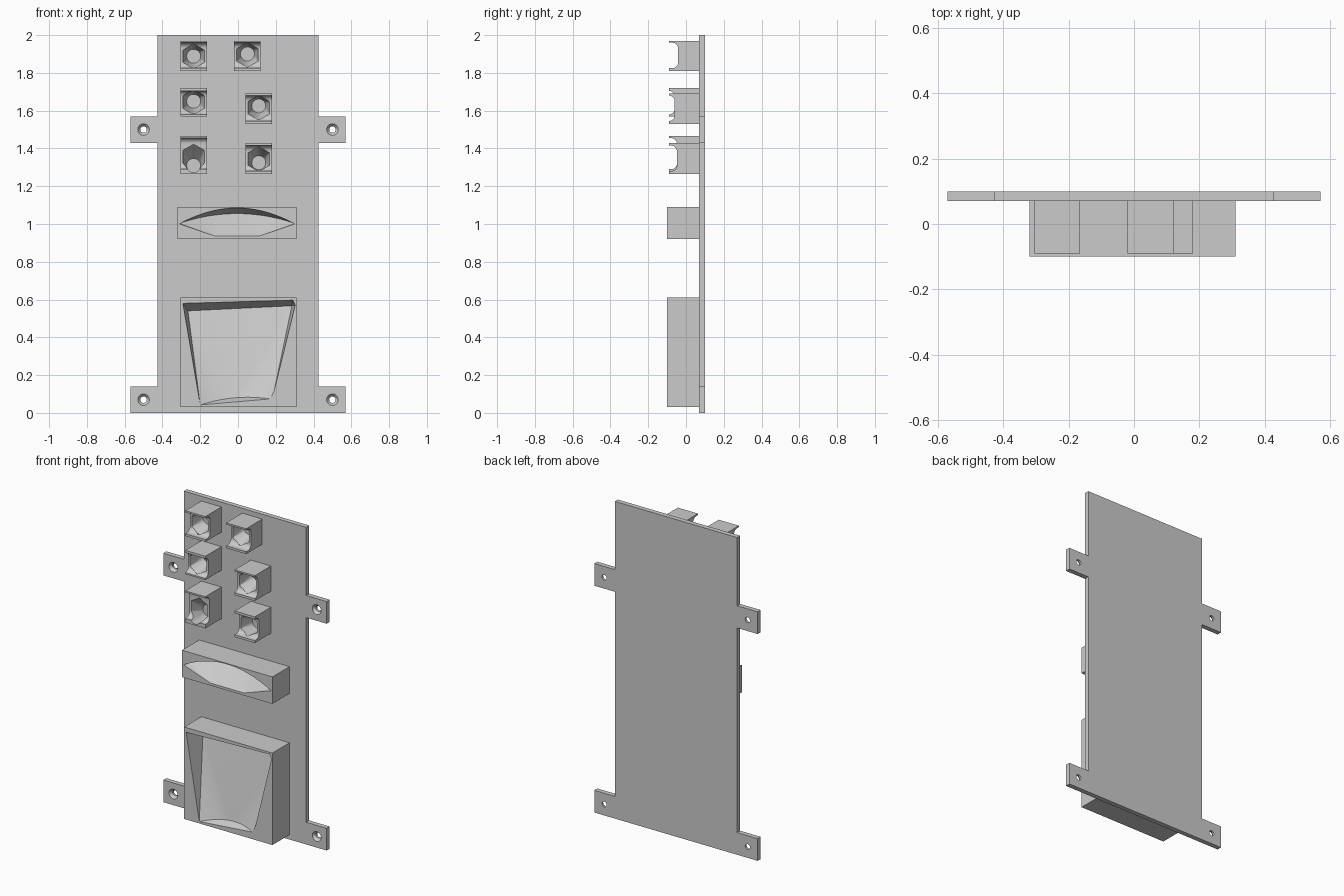
import bpy, bmesh, math

if "Cube" in bpy.data.objects:
    bpy.data.objects.remove(bpy.data.objects["Cube"])

grey = bpy.data.materials.new("plain grey")
grey.use_nodes = True
grey.diffuse_color = (0.6, 0.6, 0.6, 1)
grey.node_tree.nodes["Principled BSDF"].inputs["Base Color"].default_value = (0.6, 0.6, 0.6, 1)

PLATE_FRONT, PLATE_BACK = 0.07, 0.1


def hull(name, points):
    """Convex solid around a set of points."""
    bm = bmesh.new()
    verts = [bm.verts.new(p) for p in points]
    result = bmesh.ops.convex_hull(bm, input=verts)
    loose = [v for v in bm.verts if not v.link_faces]
    bmesh.ops.delete(bm, geom=loose, context='VERTS')
    bmesh.ops.dissolve_limit(bm, angle_limit=0.002, verts=bm.verts, edges=bm.edges)
    bmesh.ops.recalc_face_normals(bm, faces=bm.faces)
    mesh = bpy.data.meshes.new(name)
    bm.to_mesh(mesh)
    bm.free()
    mesh.materials.append(grey)
    obj = bpy.data.objects.new(name, mesh)
    bpy.context.collection.objects.link(obj)
    return obj


def box(name, x0, x1, y0, y1, z0, z1):
    return hull(name, [(x, y, z) for x in (x0, x1) for y in (y0, y1) for z in (z0, z1)])


def ring(x, y, z, radius, sides):
    """Points of an upright polygon with one corner at the top."""
    return [(x + radius * math.sin(i * math.tau / sides), y,
             z + radius * math.cos(i * math.tau / sides)) for i in range(sides)]


def combine(obj, other, operation='DIFFERENCE'):
    mod = obj.modifiers.new("combine", 'BOOLEAN')
    mod.operation, mod.solver, mod.object = operation, 'EXACT', other
    graph = bpy.context.evaluated_depsgraph_get()
    mesh = bpy.data.meshes.new_from_object(obj.evaluated_get(graph))
    obj.modifiers.clear()
    obj.data = mesh
    bpy.data.objects.remove(other)


def smooth(obj):
    bpy.ops.object.select_all(action='DESELECT')
    obj.select_set(True)
    bpy.context.view_layer.objects.active = obj
    bpy.ops.object.shade_smooth_by_angle(angle=math.radians(25))


# Back plate with four countersunk mounting tabs
plate = box("back_plate", -0.427, 0.427, PLATE_FRONT, PLATE_BACK, 0, 2)
for z in (0, 1.43):
    combine(plate, box("tabs", -0.57, 0.57, PLATE_FRONT, PLATE_BACK, z, z + 0.14), 'UNION')
for x in (-0.5, 0.5):
    for z in (0.07, 1.5):
        combine(plate, hull("hole", ring(x, 0, z, 0.017, 24) + ring(x, 0.2, z, 0.017, 24)))
        combine(plate, hull("countersink", ring(x, 0.065, z, 0.035, 24) + ring(x, 0.087, z, 0.017, 24)))
smooth(plate)

# Small blocks: left edge, bottom, top, notch bottom, notch top, notch depth,
# socket centre height, socket floor height
blocks = [
    (-0.305, 1.81, 1.97, 1.825, 1.96, -0.042, 1.888, 1.888),
    (-0.02, 1.81, 1.97, 1.825, 1.96, -0.042, 1.895, 1.9),
    (-0.305, 1.57, 1.72, 1.58, 1.705, -0.06, 1.645, 1.65),
    (0.04, 1.53, 1.69, 1.545, 1.68, -0.06, 1.615, 1.625),
    (-0.305, 1.265, 1.465, 1.29, 1.455, -0.048, 1.36, 1.31),
    (0.04, 1.265, 1.43, 1.28, 1.415, -0.048, 1.345, 1.325),
]
for i, (x, low, high, n0, n1, depth, hex_z, floor_z) in enumerate(blocks):
    block = box(f"socket_block_{i + 1}", x, x + 0.14, -0.09, PLATE_FRONT, low, high)
    mid = x + 0.07
    # Rounded notch across the full width
    profile = [(-0.2, n0), (-0.2, n1)]
    for k in range(7):
        a = k * math.pi / 12
        r = 0.03
        for edge, sign in ((n0, 1), (n1, -1)):
            profile.append((depth - r + r * math.sin(a), edge + sign * r * (1 - math.cos(a))))
    combine(block, hull("notch", [(s, y, z) for s in (x - 0.1, x + 0.24) for y, z in profile]))
    # Six-sided socket narrowing to a round floor
    combine(block, hull("socket", ring(mid, depth - 0.005, hex_z, 0.067, 6)
                        + ring(mid, 0.04, floor_z, 0.037, 24)
                        + ring(mid, -0.12, floor_z, 0.037, 24)))
    smooth(block)

# Wide block with a lens-shaped scoop
slot = box("slot_block", -0.32, 0.31, -0.1, PLATE_FRONT, 0.92, 1.09)
steps = [i / 12 - 1 for i in range(25)]
front = [(0.305 * t - 0.005, -0.101, 1.0 + 0.085 * (1 - t * t)) for t in steps]
deep = [(0.3 * t - 0.005, 0.03 - 0.1 * t * t, 1.005 + 0.05 * (1 - t * t)) for t in steps]
lower = [(-0.12, -0.101, 0.935), (0.11, -0.101, 0.935)]
combine(slot, hull("scoop", front + deep + lower))
smooth(slot)

# Large block with a tapered scoop, deepest at the top
tray = box("tray_block", -0.305, 0.31, -0.1, PLATE_FRONT, 0.03, 0.61)
rim = [(-0.292, -0.101, 0.58), (0.29, -0.101, 0.597), (0.303, -0.101, 0.57),
       (0.19, -0.101, 0.11), (0.17, -0.101, 0.075), (-0.2, -0.101, 0.043)]
deep_edge = [(-0.265, 0.03, 0.54), (0.285, 0.03, 0.567)]
bottom = [(0.185 * t - 0.015, -0.1 + 0.045 * (1 - t * t), 0.058 + 0.016 * t + 0.022 * (1 - t * t))
          for t in steps]
combine(tray, hull("scoop", rim + deep_edge + bottom))
smooth(tray)
